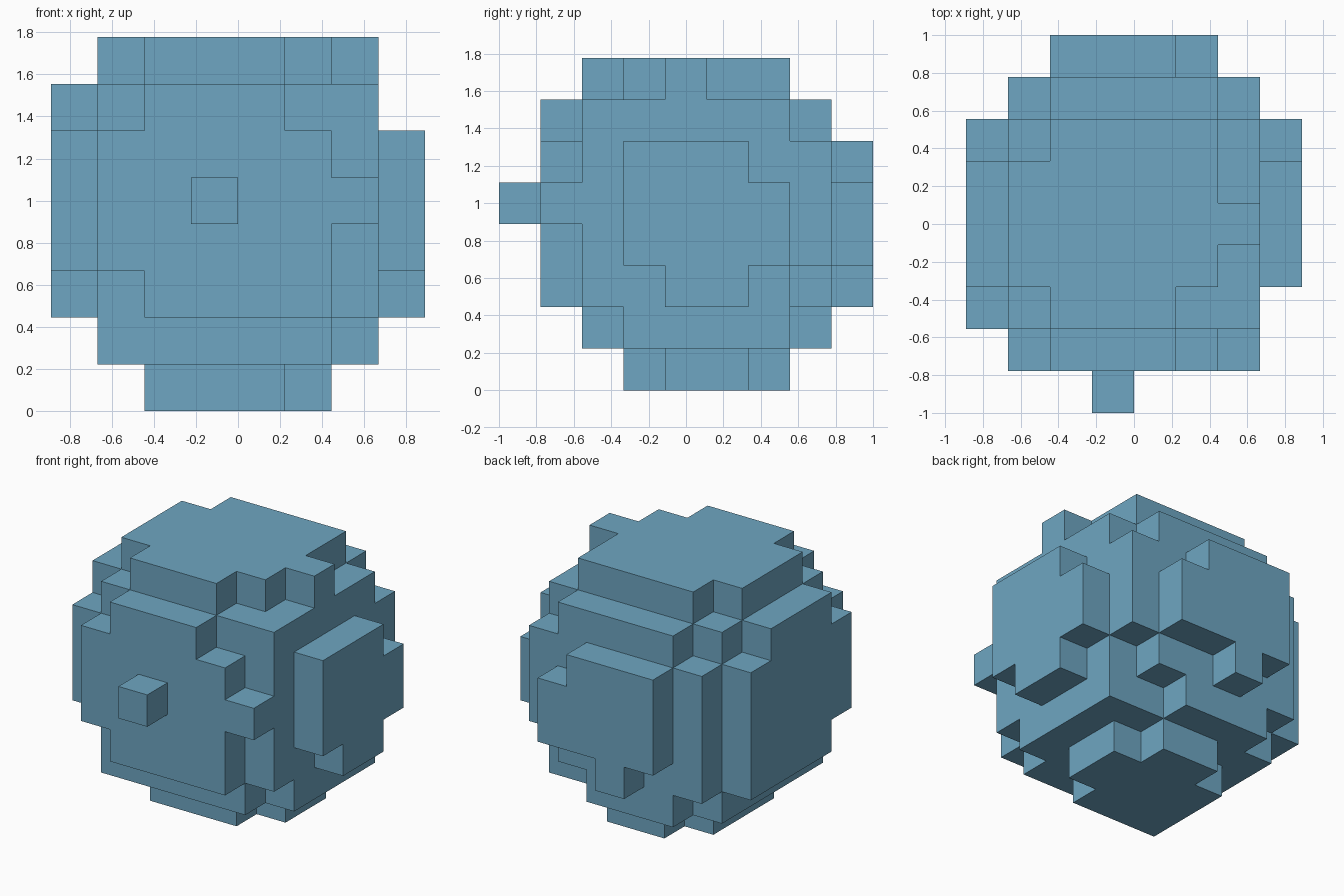
import bpy
import bmesh
from mathutils import Vector

default_cube = bpy.data.objects.get("Cube")
if default_cube:
    bpy.data.objects.remove(default_cube)

CELL = 2 / 9                          # nine blocks along the longest side
ORIGIN = Vector((-4, -4.5, 0))        # grid corner, in blocks
X, Y, Z = range(3)
blocks = set()


def add_plate(normal, level, row_axis, first_row, spans):
    """Fill a one-block-thick plate; each span is one row's first and last block."""
    span_axis = 3 - normal - row_axis
    for row, (start, end) in enumerate(spans, first_row):
        for step in range(start, end + 1):
            cell = [0, 0, 0]
            cell[normal], cell[row_axis], cell[span_axis] = level, row, step
            blocks.add(tuple(cell))


# Core: a solid box of blocks
for layer in range(2, 7):
    add_plate(Z, layer, Y, 2, [(1, 6)] * 5)

# Crown and base
add_plate(Z, 7, X, 1, [(3, 5), (2, 6), (2, 6), (2, 6), (3, 6), (4, 4)])
add_plate(Z, 1, Y, 2, [(1, 5)] + [(1, 6)] * 4 + [(2, 4)])
add_plate(Z, 0, Y, 3, [(2, 4), (2, 5), (2, 5), (3, 4)])

# Front plate and its single-block nose
add_plate(Y, 1, Z, 2, [(2, 5), (1, 5), (1, 6), (1, 5), (2, 4)])
add_plate(Y, 0, Z, 4, [(3, 3)])

# Back plate and the smaller plate on it
add_plate(Y, 7, Z, 2, [(1, 5)] + [(1, 6)] * 3 + [(2, 5)])
add_plate(Y, 8, Z, 2, [(3, 3), (2, 5), (2, 5), (2, 4)])

# Left (+x) and right (-x) side plates
add_plate(X, 7, Z, 2, [(4, 5), (3, 6), (3, 6), (3, 5)])
add_plate(X, 0, Z, 2, [(3, 6)] + [(2, 6)] * 3 + [(3, 5)])

# Shell: keep only the block sides that touch air
bm = bmesh.new()
corners = {}


def corner(point):
    key = tuple(point)
    if key not in corners:
        corners[key] = bm.verts.new((Vector(key) + ORIGIN) * CELL)
    return corners[key]


for block in sorted(blocks):
    for axis in (X, Y, Z):
        u, v = (axis + 1) % 3, (axis + 2) % 3
        for side in (0, 1):
            neighbour = list(block)
            neighbour[axis] += 2 * side - 1
            if tuple(neighbour) in blocks:
                continue
            ring = []
            for du, dv in ((0, 0), (1, 0), (1, 1), (0, 1)):
                point = list(block)
                point[axis] += side
                point[u] += du
                point[v] += dv
                ring.append(corner(point))
            bm.faces.new(ring if side else ring[::-1])

# Merge flat neighbouring sides into clean large faces
bmesh.ops.dissolve_limit(bm, angle_limit=0.01, verts=bm.verts, edges=bm.edges)
mesh = bpy.data.meshes.new("block_ball")
bm.to_mesh(mesh)
bm.free()

# Colour
blue = bpy.data.materials.new("soft_blue")
colour = (0.156, 0.381, 0.539, 1)
blue.use_nodes = True
blue.diffuse_color = colour
blue.node_tree.nodes["Principled BSDF"].inputs["Base Color"].default_value = colour
mesh.materials.append(blue)

block_ball = bpy.data.objects.new("block_ball", mesh)
bpy.context.collection.objects.link(block_ball)
